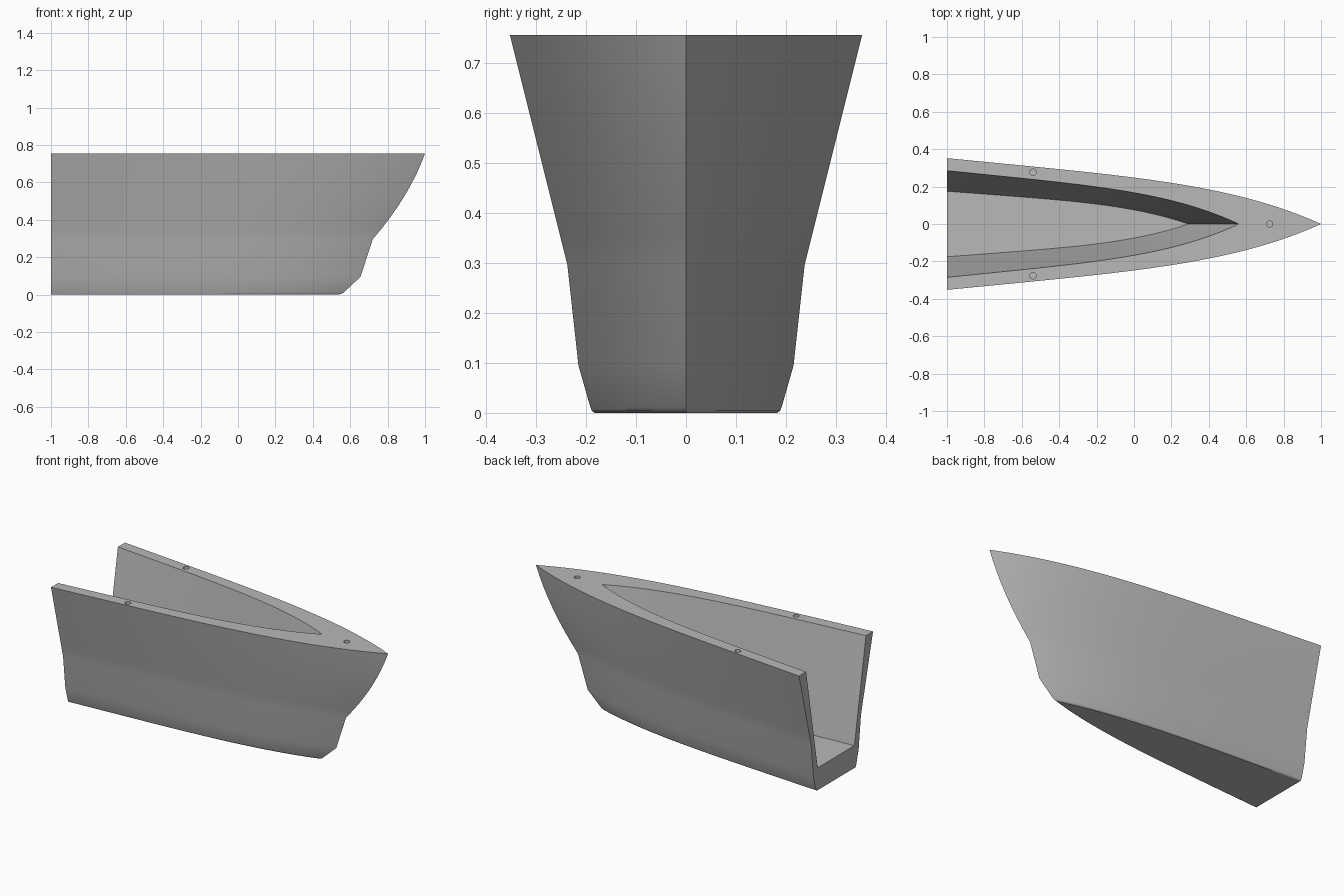
import bpy, bmesh, math

cube = bpy.data.objects.get("Cube")
if cube:
    bpy.data.objects.remove(cube, do_unlink=True)

STERN, TOP, FLOOR, CHINE = -1.0, 0.755, 0.135, 0.295
STEPS = 32

# One flat grey for the whole hull
grey = bpy.data.materials.new("hull grey")
grey.use_nodes = True
colour = (0.48, 0.48, 0.48, 1)
grey.diffuse_color = colour
grey.node_tree.nodes["Principled BSDF"].inputs["Base Color"].default_value = colour


def waterline(bm, z, half_width, tip):
    """V-shaped row of vertices: stern at +y, round the bow tip, stern at -y."""
    side = []
    for i in range(STEPS):
        t = 1 - (1 - i / STEPS) ** 1.5
        y = half_width * (1 - 0.55 * t - 0.45 * t ** 4.5)
        side.append((STERN + (tip - STERN) * t, y))
    row = side + [(tip, 0)] + [(x, -y) for x, y in reversed(side)]
    return [bm.verts.new((x, y, z)) for x, y in row]


def bridge(bm, a, b):
    for i in range(len(a) - 1):
        bm.faces.new((a[i], a[i + 1], b[i + 1], b[i]))


# Levels of the outer skin: height, half width at the stern, bow position
levels = [(0, 0.182, 0.535), (0.004, 0.188, 0.553), (0.011, 0.191, 0.565),
          (0.095, 0.215, 0.655), (CHINE, 0.237, 0.72)]
for k in range(1, 9):
    u = k / 8
    levels.append((CHINE + (TOP - CHINE) * u, 0.237 + 0.115 * u,
                   0.72 + 0.396 * u - 0.116 * u * u))

bm = bmesh.new()
outer = [waterline(bm, *level) for level in levels]
inner = [waterline(bm, TOP, 0.285, 0.56), waterline(bm, FLOOR, 0.175, 0.29)]

# Outer skin, rim, cavity walls, then bottom, floor and U-shaped stern face
rows = outer + inner
for a, b in zip(rows, rows[1:]):
    bridge(bm, a, b)
bm.faces.new(outer[0])
bm.faces.new(inner[-1])
bm.faces.new([r[0] for r in rows] + [r[-1] for r in reversed(rows)])
bmesh.ops.recalc_face_normals(bm, faces=bm.faces)

mesh = bpy.data.meshes.new("bow_hull")
bm.to_mesh(mesh)
bm.free()
mesh.materials.append(grey)
hull = bpy.data.objects.new("bow_hull", mesh)
bpy.context.collection.objects.link(hull)

# Small fixing holes in the rim
for x, y in ((-0.54, 0.277), (-0.54, -0.277), (0.725, 0)):
    bpy.ops.mesh.primitive_cylinder_add(vertices=24, radius=0.017, depth=0.1,
                                        location=(x, y, TOP))
    cutter = bpy.context.object
    cutter.name = "hole_cutter"
    cutter.hide_render = True
    cutter.data.materials.append(grey)
    bpy.ops.object.select_all(action='DESELECT')
    hull.select_set(True)
    bpy.context.view_layer.objects.active = hull
    cut = hull.modifiers.new("fixing_hole", 'BOOLEAN')
    cut.operation = 'DIFFERENCE'
    cut.solver = 'EXACT'
    cut.object = cutter
    bpy.ops.object.modifier_apply(modifier=cut.name)
    bpy.data.objects.remove(cutter, do_unlink=True)

# Smooth skin with crisp rim, stem and stern edges
bpy.ops.object.shade_smooth_by_angle(angle=math.radians(30))
